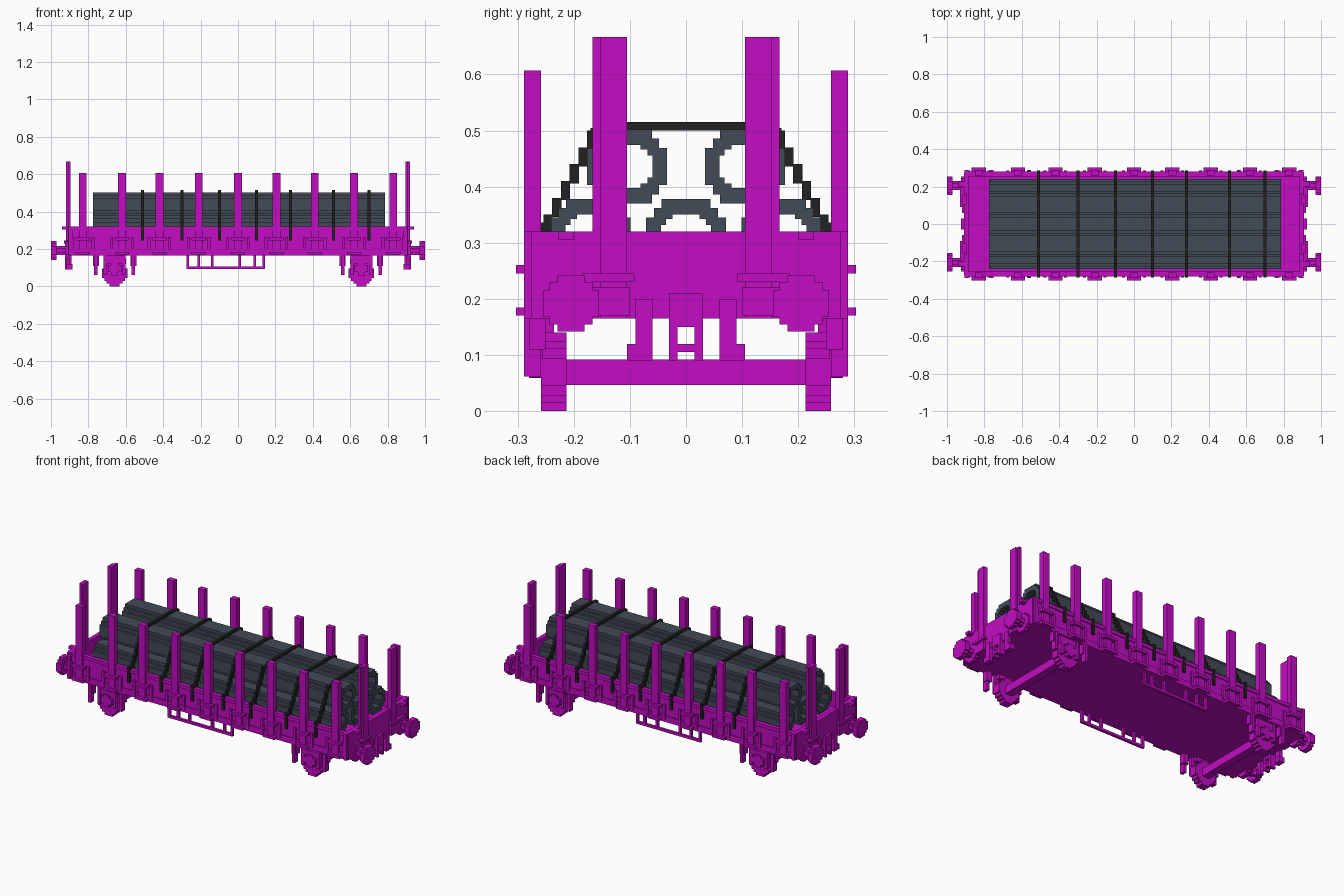
import bpy, bmesh

cube = bpy.data.objects.get("Cube")
if cube:
    bpy.data.objects.remove(cube, do_unlink=True)


def material(name, rgb):
    m = bpy.data.materials.new(name)
    m.use_nodes = True
    m.diffuse_color = (*rgb, 1)
    m.node_tree.nodes["Principled BSDF"].inputs["Base Color"].default_value = (*rgb, 1)
    return m


MAGENTA = material("magenta paint", (.54, .004, .54))
SLATE = material("slate pipe", (.055, .069, .095))
BLACK = material("black strap", (.016, .016, .016))


def finish(name, bm, mat):
    bmesh.ops.recalc_face_normals(bm, faces=bm.faces)
    me = bpy.data.meshes.new(name)
    bm.to_mesh(me)
    bm.free()
    me.materials.append(mat)
    ob = bpy.data.objects.new(name, me)
    bpy.context.collection.objects.link(ob)
    return ob


def boxes(name, spans, mat=MAGENTA, mx=False, my=False):
    """Blocks given as (x0, x1, y0, y1, z0, z1), optionally mirrored in x and y."""
    bm = bmesh.new()
    for x0, x1, y0, y1, z0, z1 in spans:
        for sx in ((1, -1) if mx else (1,)):
            for sy in ((1, -1) if my else (1,)):
                vs = bmesh.ops.create_cube(bm, size=1)["verts"]
                for v in vs:
                    v.co.x = sx * ((x0 + x1) / 2 + v.co.x * (x1 - x0))
                    v.co.y = sy * ((y0 + y1) / 2 + v.co.y * (y1 - y0))
                    v.co.z = (z0 + z1) / 2 + v.co.z * (z1 - z0)
    return finish(name, bm, mat)


def stepped_loop(steps):
    """Closed staircase outline from the outer corners of one quarter."""
    q = []
    for i, (a, b) in enumerate(steps):
        q.append((a, b))
        if i + 1 < len(steps):
            q.append((steps[i + 1][0], b))
    left = [(-a, b) for a, b in reversed(q)]
    top = q + left
    return top + [(-a, -b) for a, b in top]


def stepped_prism(name, axis, centre, start, end, outer, inner=None, mat=MAGENTA):
    """Stepped disc, or pipe when an inner outline is given, along x or y."""
    bm = bmesh.new()

    def ring(steps, t):
        out = []
        for a, b in stepped_loop(steps):
            p = (t, centre[0] + a, centre[1] + b)
            if axis == "y":
                p = (p[1], p[0], p[2])
            out.append(bm.verts.new(p))
        return out

    def bridge(r, s):
        for i in range(len(r)):
            j = (i + 1) % len(r)
            bm.faces.new((r[i], r[j], s[j], s[i]))

    o0, o1 = ring(outer, start), ring(outer, end)
    bridge(o0, o1)
    if inner:
        i0, i1 = ring(inner, start), ring(inner, end)
        bridge(i1, i0)
        bridge(o0, i0)
        bridge(o1, i1)
    else:
        bm.faces.new(o0)
        bm.faces.new(o1)
    return finish(name, bm, mat)


# Wagon body: floor, low side walls and headstocks
boxes("deck_floor", [(-.91, .91, -.275, .275, .165, .24)])
boxes("side_wall", [(-.91, .91, .255, .275, .24, .32),
                    (-.9, .9, .275, .281, .165, .2),
                    (-.9, .9, .275, .281, .3, .32)], my=True)
boxes("end_wall", [(.885, .91, -.275, .275, .24, .32),
                   (.885, .905, .25, .289, .165, .32),
                   (.91, .94, .2, .228, .305, .32)], mx=True, my=True)

# Side stakes with their brackets and pockets
stake_x = [-.83, -.62, -.42, -.21, 0, .205, .41, .62, .83]
stakes, brackets, pockets = [], [], []
for x in stake_x:
    stakes.append((x - .021, x + .021, .258, .289, .165, .607))
    for z in (.17, .245):
        brackets.append((x - .038, x + .038, .27, .303, z, z + .015))
    for s in (-1, 1):
        c = x + s * .055
        pockets.append((c - .008, c + .008, .27, .286, .18, .265))
boxes("side_stakes", stakes, my=True)
boxes("stake_brackets", brackets, my=True)
boxes("wall_pockets", pockets, my=True)

# Tall end stakes and their sockets
boxes("end_stakes", [(.895, .92, .105, .152, .165, .667),
                     (.895, .91, .152, .167, .165, .667)], mx=True, my=True)
boxes("end_stake_sockets", [(.9, .93, .092, .185, .23, .245),
                            (.9, .925, .1, .167, .17, .22)], mx=True, my=True)

# Drawgear and hoses below each end
boxes("coupling", [(.89, .925, .015, .03, .09, .21),
                   (.89, .925, -.015, .015, .15, .21),
                   (.89, .925, -.015, .015, .105, .12)], mx=True, my=True)
boxes("brake_hoses", [(.9, .92, .06, .09, .09, .2),
                      (.885, .92, .075, .105, .09, .12)], mx=True, my=True)

# Buffers, wheels, axles and axle guards
head = [(.05, .024), (.038, .038), (.024, .05)]
stem = [(.024, .012), (.012, .024)]
tread = [(.068, .025), (.055, .042), (.042, .055), (.026, .07)]
axle_box = [(.036, .018), (.018, .036)]
for sx in (-1, 1):
    wx = sx * .66
    for sy in (-1, 1):
        stepped_prism("buffer_head", "x", (sy * .205, .192), sx * .97, sx, head)
        stepped_prism("buffer_stem", "x", (sy * .205, .192), sx * .9, sx * .975, stem)
        stepped_prism("buffer_base", "x", (sy * .205, .192), sx * .9, sx * .925, head)
        stepped_prism("wheel", "y", (wx, .07), sy * .213, sy * .258, tread)
        stepped_prism("axle_box", "y", (wx, .095), sy * .255, sy * .28, axle_box)
    boxes("axle", [(wx - .022, wx + .022, -.215, .215, .047, .092)])
    guards = [(wx - .06, wx + .06, .255, .272, .12, .15),
              (wx - .045, wx + .045, .235, .27, .14, .18)]
    for s in (-1, 1):
        c = wx + s * .1
        guards.append((c - .009, c + .009, .258, .289, .062, .165))
        guards.append((c - .016, c + .016, .25, .28, .11, .17))
        c = wx + s * .05
        guards.append((c - .009, c + .009, .255, .275, .06, .165))
    boxes("axle_guards", guards, my=True)

# Hanging step frame under each side
frame = [(-.275, .145, .243, .258, .092, .106)]
for x in (-.268, -.21, -.138, .01, .09, .138):
    frame.append((x - .007, x + .007, .243, .258, .1, .17))
boxes("step_frame", frame, my=True)

# Load: three pipes below, two above
outer = [(.071, .033), (.057, .05), (.044, .066)]
inner = [(.045, .02), (.036, .03), (.024, .038)]
for y, z in ((-.17, .312), (0, .312), (.17, .312), (-.105, .436), (.105, .436)):
    stepped_prism("pipe", "x", (y, z), -.775, .785, outer, inner, SLATE)

# Lashing straps stepping down over the load to the outside of the walls
straps = []
for x in (-.51, -.3, -.1, .1, .28, .51, .7):
    a, b = x - .008, x + .008
    straps += [(a, b, 0, .125, .5, .515), (a, b, .11, .17, .487, .505),
               (a, b, .25, .285, .318, .336), (a, b, .272, .286, .245, .33)]
    for i in range(6):
        y, z = .16 + .0155 * i, .5 - .03 * i
        straps.append((a, b, y, y + .0165, z - .034, z))
boxes("straps", straps, BLACK, my=True)
